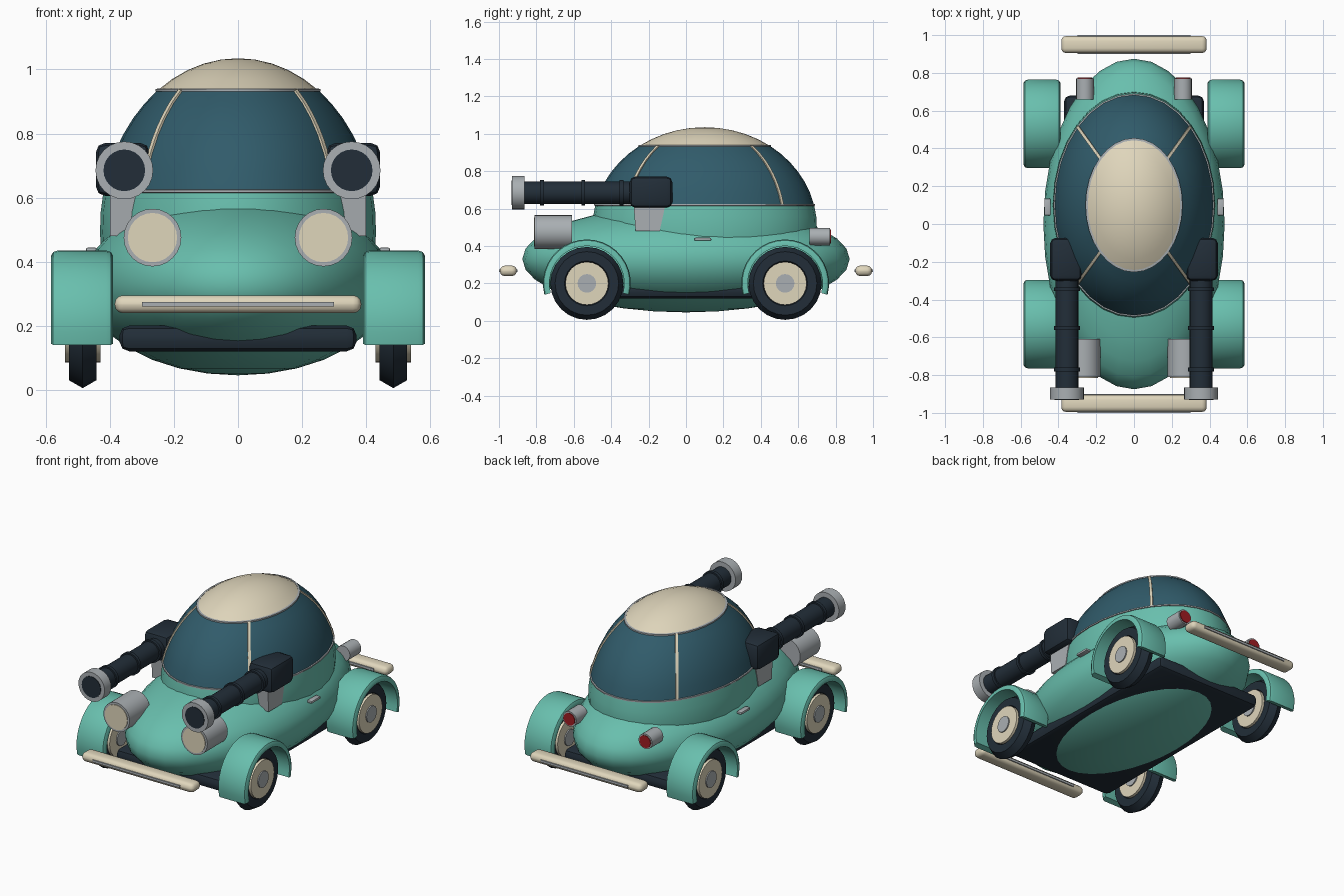
import bpy, bmesh, math
from mathutils import Vector, Matrix

if "Cube" in bpy.data.objects:
    bpy.data.objects.remove(bpy.data.objects["Cube"])


def mat(name, rgb):
    m = bpy.data.materials.new(name)
    m.diffuse_color = (*rgb, 1)
    m.use_nodes = True
    m.node_tree.nodes["Principled BSDF"].inputs["Base Color"].default_value = m.diffuse_color
    return m


GREEN = mat("sea green paint", (0.14, 0.52, 0.42))
CREAM = mat("cream", (0.74, 0.67, 0.50))
GLASS = mat("teal glass", (0.030, 0.105, 0.145))
DARK = mat("dark rubber", (0.016, 0.027, 0.040))
GRAY = mat("gray metal", (0.40, 0.43, 0.45))
RED = mat("red lens", (0.35, 0.012, 0.016))


def finish(bm, name, material, bevel=0, segs=2, angle=40):
    bmesh.ops.recalc_face_normals(bm, faces=bm.faces)
    me = bpy.data.meshes.new(name)
    bm.to_mesh(me)
    bm.free()
    me.materials.append(material)
    ob = bpy.data.objects.new(name, me)
    bpy.context.collection.objects.link(ob)
    bpy.ops.object.select_all(action='DESELECT')
    ob.select_set(True)
    bpy.context.view_layer.objects.active = ob
    if bevel:
        b = ob.modifiers.new("bevel", 'BEVEL')
        b.width, b.segments = bevel, segs
        bpy.ops.object.modifier_apply(modifier="bevel")
    bpy.ops.object.shade_smooth_by_angle(angle=math.radians(angle))
    return ob


def box(name, material, center, size, bevel=0, segs=2, taper=None):
    bm = bmesh.new()
    bmesh.ops.create_cube(bm, size=1)
    for v in bm.verts:
        if taper and v.co.z < 0:
            v.co.y = v.co.y * taper[0] + taper[1]
        v.co = Vector(center) + v.co * Vector(size)
    return finish(bm, name, material, bevel, segs)


def lathe(name, material, profile, axis='Z', center=(0, 0, 0), scale=(1, 1, 1),
          segs=32, closed=False, start=0, sweep=360):
    """Revolve (radius, height) points round an axis; partial sweeps get end caps."""
    bm = bmesh.new()
    full = sweep == 360
    n = segs if full else segs + 1
    rows = []
    for i in range(n):
        a = math.radians(start + sweep * i / segs)
        row = []
        for r, h in profile:
            c, s = r * math.cos(a), r * math.sin(a)
            p = {'Z': (c, s, h), 'Y': (c, h, s), 'X': (h, c, s)}[axis]
            row.append(bm.verts.new(Vector(p) * Vector(scale) + Vector(center)))
        rows.append(row)
    m = len(profile)
    for i in range(n if full else n - 1):
        a, b = rows[i], rows[(i + 1) % n]
        for j in range(m if closed else m - 1):
            k = (j + 1) % m
            bm.faces.new((a[j], b[j], b[k], a[k]))
    if closed and not full:
        bm.faces.new(rows[0])
        bm.faces.new(rows[-1])
    bmesh.ops.remove_doubles(bm, verts=bm.verts, dist=1e-5)
    return finish(bm, name, material)


def cylinder(name, material, center, r, depth, axis='Y', segs=24):
    h = depth / 2
    return lathe(name, material, [(0, -h), (r, -h), (r, h), (0, h)], axis, center, segs=segs)


# Body shell
bm = bmesh.new()
bmesh.ops.create_uvsphere(bm, u_segments=32, v_segments=16, radius=1,
                          matrix=Matrix.Translation((0, 0, 0.33)) @ Matrix.Diagonal((0.48, 0.875, 0.285, 1)))
finish(bm, "body", GREEN)
box("chassis_plate", DARK, (0, 0, 0.16), (0.74, 1.36, 0.08), 0.03)

# Cabin dome: one ellipsoid split by height into skirt, window and roof
AX, AY, CY, CZ, H = 0.431, 0.60, 0.1, 0.5, 0.535


def dome_r(z):
    return math.sqrt(max(0, 1 - ((z - CZ) / H) ** 2))


def dome(name, material, z0, z1, steps):
    t0, t1 = (math.asin(max(-1, min(1, (z - CZ) / H))) for z in (z0, z1))
    ts = [t0 + (t1 - t0) * i / steps for i in range(steps + 1)]
    prof = [(math.cos(t), CZ + H * math.sin(t)) for t in ts]
    return lathe(name, material, prof, center=(0, CY, 0), scale=(AX, AY, 1))


dome("cabin_skirt", GREEN, 0.36, 0.62, 4)
dome("window_band", GLASS, 0.62, 0.935, 6)
dome("roof", CREAM, 0.935, CZ + H, 5)

# Window trim rings and pillars
for name, z in (("lower_trim", 0.62), ("upper_trim", 0.935)):
    q, t = dome_r(z), 0.006
    bm = bmesh.new()
    rows = []
    for i in range(32):
        a = 2 * math.pi * i / 32
        d = Vector((math.cos(a), math.sin(a), 0))
        p = Vector((AX * q * d.x, CY + AY * q * d.y, z))
        rows.append([bm.verts.new(p + d * t * u + Vector((0, 0, t * w)))
                     for u, w in ((1, -0.7), (1, 0.7), (-1, 1), (-1, -1))])
    for i in range(32):
        a, b = rows[i], rows[(i + 1) % 32]
        for j in range(4):
            bm.faces.new((a[j], b[j], b[(j + 1) % 4], a[(j + 1) % 4]))
    finish(bm, name, GRAY)

for sx in (-1, 1):
    for sy in (-1, 1):
        bm = bmesh.new()
        rows = []
        for i in range(9):
            z = 0.62 + 0.315 * i / 8
            k = dome_r(z) * math.sqrt(0.5)
            p = Vector((sx * AX * k, CY + sy * AY * k, z))
            n = Vector((p.x / AX ** 2, (p.y - CY) / AY ** 2, (z - CZ) / H ** 2)).normalized()
            s = n.cross(Vector((0, 0, 1))).normalized()
            rows.append([bm.verts.new(p + s * u + n * w) for u, w in
                         ((-0.008, -0.008), (-0.008, 0.006), (0.008, 0.006), (0.008, -0.008))])
        for a, b in zip(rows, rows[1:]):
            for j in range(4):
                bm.faces.new((a[j], b[j], b[(j + 1) % 4], a[(j + 1) % 4]))
        finish(bm, "window_pillar", CREAM)

for s in (-1, 1):
    # Bumpers, front and back
    box("bumper", CREAM, (0, s * 0.95, 0.267), (0.77, 0.09, 0.056), 0.026, 3)
    box("bumper_strip", GRAY, (0, s * 0.95, 0.267), (0.60, 0.10, 0.014))

    # Wheels and fenders
    for y in (-0.53, 0.53):
        c = (s * 0.485, y, 0.2)
        tire = [(0.145 + 0.05 * math.cos(k * math.pi / 3), 0.05 * math.sin(k * math.pi / 3)) for k in range(6)]
        lathe("tire", DARK, tire, 'X', c, closed=True, segs=24)
        cylinder("hub", CREAM, c, 0.115, 0.11, 'X')
        cylinder("hub_cap", GRAY, c, 0.05, 0.124, 'X', 16)
        arch = [(0.2, -0.097), (0.218, -0.097), (0.230, -0.09), (0.235, -0.075),
                (0.235, 0.075), (0.230, 0.09), (0.218, 0.097), (0.2, 0.097)]
        lathe("fender", GREEN, arch, 'X', (s * 0.487, y, 0.2), segs=20, closed=True, start=-15, sweep=210)

    # Lamps
    cylinder("headlight", GRAY, (s * 0.267, -0.71, 0.475), 0.09, 0.20)
    cylinder("headlight_lens", CREAM, (s * 0.267, -0.811, 0.475), 0.077, 0.006)
    cylinder("tail_light", GRAY, (s * 0.26, 0.715, 0.45), 0.047, 0.11, segs=16)
    cylinder("tail_lens", RED, (s * 0.26, 0.771, 0.45), 0.038, 0.008, segs=16)

    # Door handle
    box("door_handle", GRAY, (s * 0.458, 0.09, 0.436), (0.034, 0.09, 0.016), 0.006)

    # Side cannon
    x, z = s * 0.355, 0.685
    cylinder("cannon_barrel", DARK, (x, -0.56, z), 0.06, 0.66)
    for y in (-0.77, -0.55, -0.345):
        cylinder("barrel_band", DARK, (x, y, z), 0.069, 0.02)
    cylinder("muzzle", GRAY, (x, -0.897, z), 0.09, 0.065)
    cylinder("muzzle_bore", DARK, (x, -0.93, z), 0.065, 0.006)
    box("cannon_housing", DARK, (s * 0.36, -0.187, 0.688), (0.168, 0.228, 0.166), 0.03)
    box("cannon_bracket", GRAY, (s * 0.36, -0.195, 0.55), (0.08, 0.17, 0.14), 0, taper=(0.76, -0.06))
